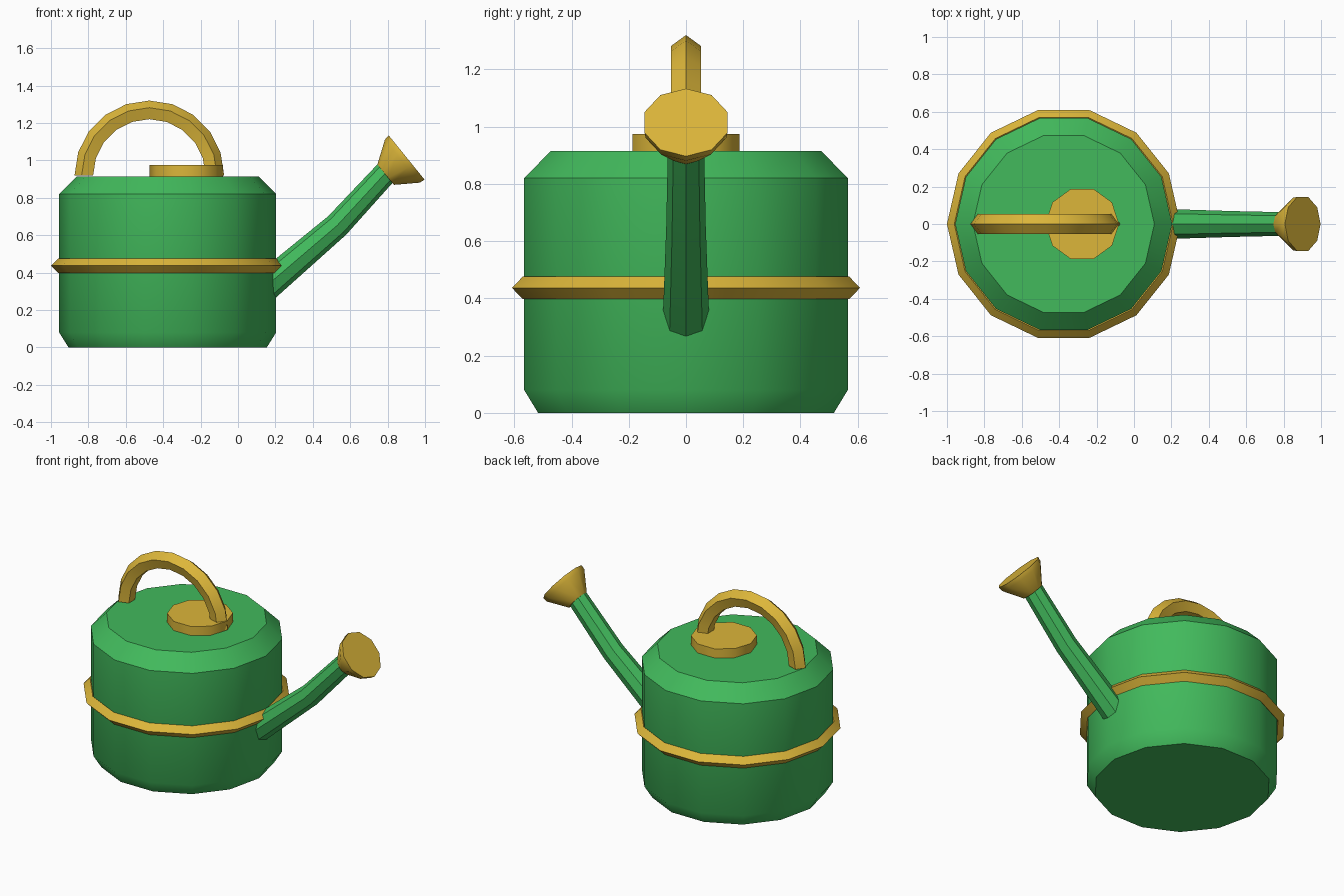
import bpy, bmesh
from math import sin, cos, pi, radians
from mathutils import Vector

default = bpy.data.objects.get("Cube")
if default:
    bpy.data.objects.remove(default)

X, Y, Z = Vector((1, 0, 0)), Vector((0, 1, 0)), Vector((0, 0, 1))


def material(name, rgb):
    mat = bpy.data.materials.new(name)
    mat.use_nodes = True
    mat.diffuse_color = (*rgb, 1)
    mat.node_tree.nodes["Principled BSDF"].inputs["Base Color"].default_value = (*rgb, 1)
    return mat


green = material("leaf green", (0.054, 0.49, 0.107))
gold = material("brass yellow", (0.716, 0.468, 0.042))


def loft(name, rings, sides, mat, closed=False):
    """Skin a row of polygons, each given as (centre, first axis, second axis, radius)."""
    bm = bmesh.new()
    loops = []
    for centre, u, v, r in rings:
        angles = [2 * pi * i / sides for i in range(sides)]
        loops.append([bm.verts.new(centre + r * (cos(a) * u + sin(a) * v)) for a in angles])
    pairs = list(zip(loops, loops[1:]))
    if closed:
        pairs.append((loops[-1], loops[0]))
    else:
        bm.faces.new(loops[0])
        bm.faces.new(loops[-1])
    for a, b in pairs:
        for i in range(sides):
            j = (i + 1) % sides
            bm.faces.new((a[i], a[j], b[j], b[i]))
    bmesh.ops.recalc_face_normals(bm, faces=bm.faces)
    mesh = bpy.data.meshes.new(name)
    bm.to_mesh(mesh)
    bm.free()
    mesh.materials.append(mat)
    mesh.shade_smooth()
    mesh.set_sharp_from_angle(angle=radians(40))
    obj = bpy.data.objects.new(name, mesh)
    bpy.context.collection.objects.link(obj)
    return obj


def upright(x, profile):
    return [(Vector((x, 0, z)), X, Y, r) for r, z in profile]


BODY_X, BODY_SIDES = -0.376, 14

# Tank with chamfered top and bottom
loft("tank", upright(BODY_X, [(0.53, 0), (0.58, 0.08), (0.58, 0.82), (0.485, 0.915)]),
     BODY_SIDES, green)

# Diamond-section band around the tank
band = []
for i in range(BODY_SIDES):
    a = 2 * pi * i / BODY_SIDES
    out = cos(a) * X + sin(a) * Y
    band.append((Vector((BODY_X, 0, 0.437)) + 0.585 * out, out, Z, 0.039))
loft("band", band, 4, gold, closed=True)

# Filler cap
loft("filler_cap", upright(-0.277, [(0.197, 0.9), (0.197, 0.975)]), 10, gold)

# Arched handle with a five-sided section
handle = []
for i in range(11):
    a = pi * i / 10
    out = cos(a) * X + sin(a) * Z
    handle.append((Vector((-0.474, 0, 0.92)) + 0.345 * out, out, Y, 0.055))
loft("handle", handle, 5, gold)

# Slightly bent, tapering spout
spout = []
for x, z, r, slope in [(0.08, 0.268, 0.083, 40), (0.53, 0.652, 0.069, 44), (0.80, 0.945, 0.063, 47)]:
    t = radians(slope)
    spout.append((Vector((x, 0, z)), Vector((-sin(t), 0, cos(t))), Y, r))
loft("spout", spout, 8, green)

# Flared sprinkler rose with a short rim
tilt = radians(39)
axis = Vector((cos(tilt), 0, sin(tilt)))
across = Vector((-sin(tilt), 0, cos(tilt)))
face_centre = Vector((0.902, 0, 1.015))
loft("sprinkler_rose",
     [(face_centre - d * axis, across, Y, r) for d, r in [(0.145, 0.07), (0.03, 0.148), (0, 0.152)]],
     10, gold)
